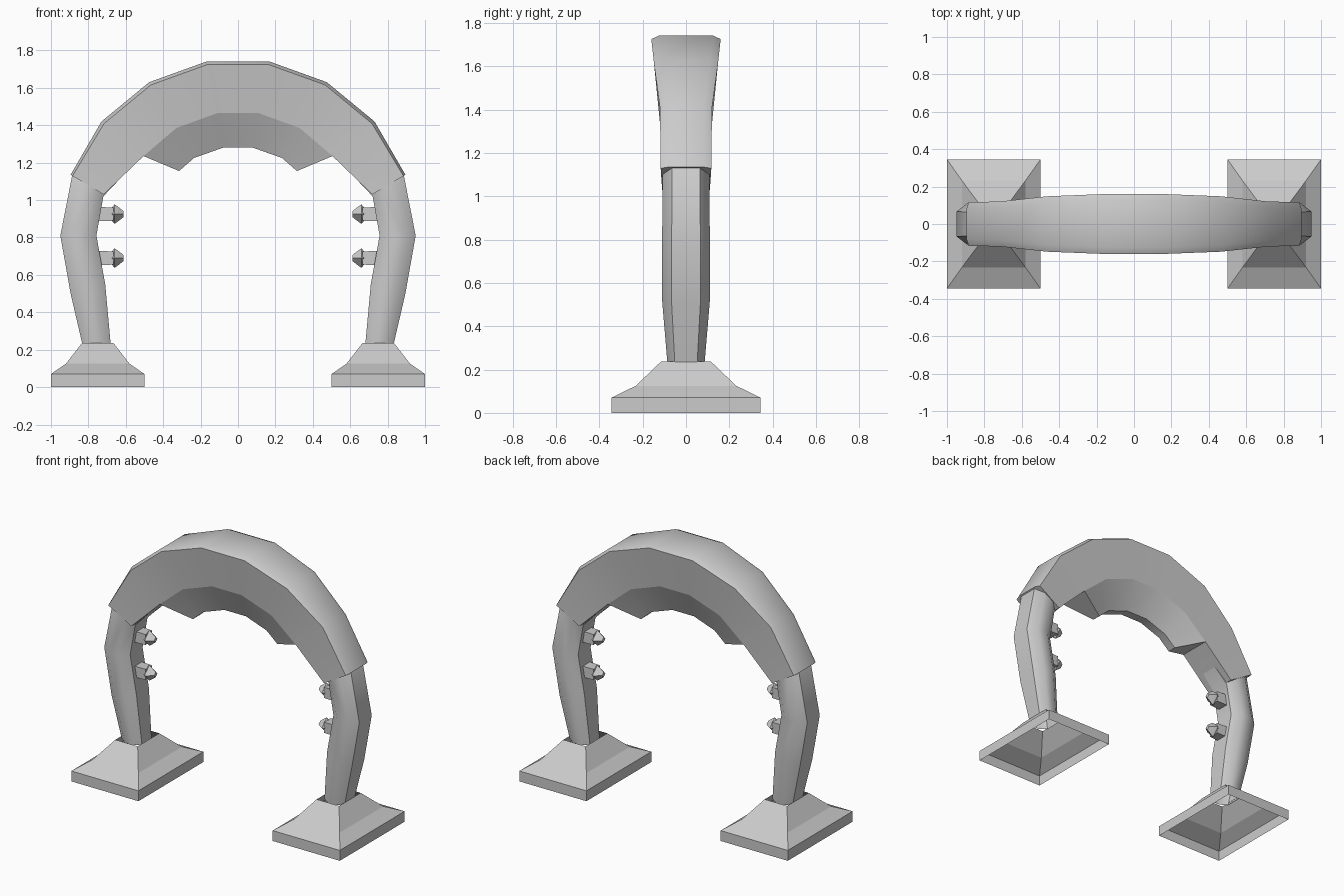
import bpy, bmesh, math
from mathutils import Vector

cube = bpy.data.objects.get("Cube")
if cube:
    bpy.data.objects.remove(cube, do_unlink=True)

stone = bpy.data.materials.new("pale grey")
stone.use_nodes = True
GREY = (0.6, 0.6, 0.6, 1)
stone.diffuse_color = GREY
stone.node_tree.nodes["Principled BSDF"].inputs["Base Color"].default_value = GREY


def section(outer, inner, steps):
    """Closed ring between two (x, z) points; steps are (fraction inward, half depth)."""
    a, b = Vector((outer[0], 0, outer[1])), Vector((inner[0], 0, inner[1]))
    front = [a.lerp(b, t) + Vector((0, -h, 0)) for t, h in steps]
    back = [a.lerp(b, t) + Vector((0, h, 0)) for t, h in reversed(steps)]
    return front + back


def loft(name, rings, caps=(False, False), smooth=None, mirror=False):
    """Skin a list of equal-length rings."""
    bm = bmesh.new()
    loops = [[bm.verts.new(p) for p in ring] for ring in rings]
    n = len(loops[0])
    for r, s in zip(loops, loops[1:]):
        for i in range(n):
            j = (i + 1) % n
            bm.faces.new((r[i], r[j], s[j], s[i]))
    for wanted, loop in zip(caps, (loops[0], loops[-1])):
        if wanted:
            bm.faces.new(loop)
    bmesh.ops.recalc_face_normals(bm, faces=bm.faces)
    mesh = bpy.data.meshes.new(name)
    bm.to_mesh(mesh)
    bm.free()
    mesh.materials.append(stone)
    obj = bpy.data.objects.new(name, mesh)
    bpy.context.collection.objects.link(obj)
    if smooth:
        bpy.ops.object.select_all(action='DESELECT')
        obj.select_set(True)
        bpy.context.view_layer.objects.active = obj
        bpy.ops.object.shade_smooth_by_angle(angle=math.radians(smooth))
    if mirror:
        obj.modifiers.new("Mirror", 'MIRROR')
    return obj


def across(rings):
    """Continue half an arch over to the other side."""
    return rings + [[Vector((-p.x, p.y, p.z)) for p in r] for r in reversed(rings)]


# Legs: bevelled columns running up under the arch
leg = [((.83, .22), (.68, .22), .085),
       ((.895, .5), (.71, .55), .11),
       ((.95, .81), (.757, .81), .11),
       ((.885, .14 + 1), (.72, 1.02), .108),
       ((.73, 1.36), (.52, 1.23), .09)]
loft("leg", [section(o, i, [(0, h * .6), (.3, h), (.7, h), (1, h * .6)])
             for o, i, h in leg], smooth=45, mirror=True)

# Arch: widens toward the crown, with a chamfered outer rim
arch = [((.895, 1.135), (.718, 1.03), .117, .11),
        ((.73, 1.42), (.505, 1.235), .12, .11),
        ((.475, 1.63), (.33, 1.385), .148, .115),
        ((.165, 1.742), (.11, 1.465), .16, .12)]
loft("arch", across([section(o, i, [(0, h - .035), (.06, h), (1, k)])
                     for o, i, h, k in arch]), caps=(True, True), smooth=35)

# Keel: narrowing wedge under the crown
lower = [(.315, 1.155), (.235, 1.225), (.08, 1.28)]
loft("keel", across([section(a[1], p, [(0, a[3]), (1, .03)])
                     for a, p in zip(arch[1:], lower)]), caps=(True, True), smooth=35)


# Feet: hollow stepped plinths
def rectangle(hx, hy, z):
    return [Vector((.75 + sx * hx, sy * hy, z))
            for sx, sy in ((-1, -1), (1, -1), (1, 1), (-1, 1))]


loft("foot", [rectangle(.25, .345, 0), rectangle(.25, .345, .07),
              rectangle(.17, .232, .125), rectangle(.083, .115, .237)], mirror=True)


# Studs: square stems with pointed heads on the inner side of each leg
def diamond(x, z, radius, turn):
    return [Vector((x, radius * math.cos(turn + k * math.pi / 2),
                    z + radius * math.sin(turn + k * math.pi / 2))) for k in range(4)]


for label, z in (("upper", .925), ("lower", .69)):
    loft(label + "_stud_stem", [diamond(.79, z, .055, math.pi / 4),
                                diamond(.665, z, .05, math.pi / 4)],
         caps=(True, True), mirror=True)
    loft(label + "_stud_head", [diamond(.675, z, .035, 0), diamond(.66, z, .052, 0),
                                diamond(.645, z, .042, 0), diamond(.613, z, .017, 0)],
         caps=(True, True), mirror=True)
